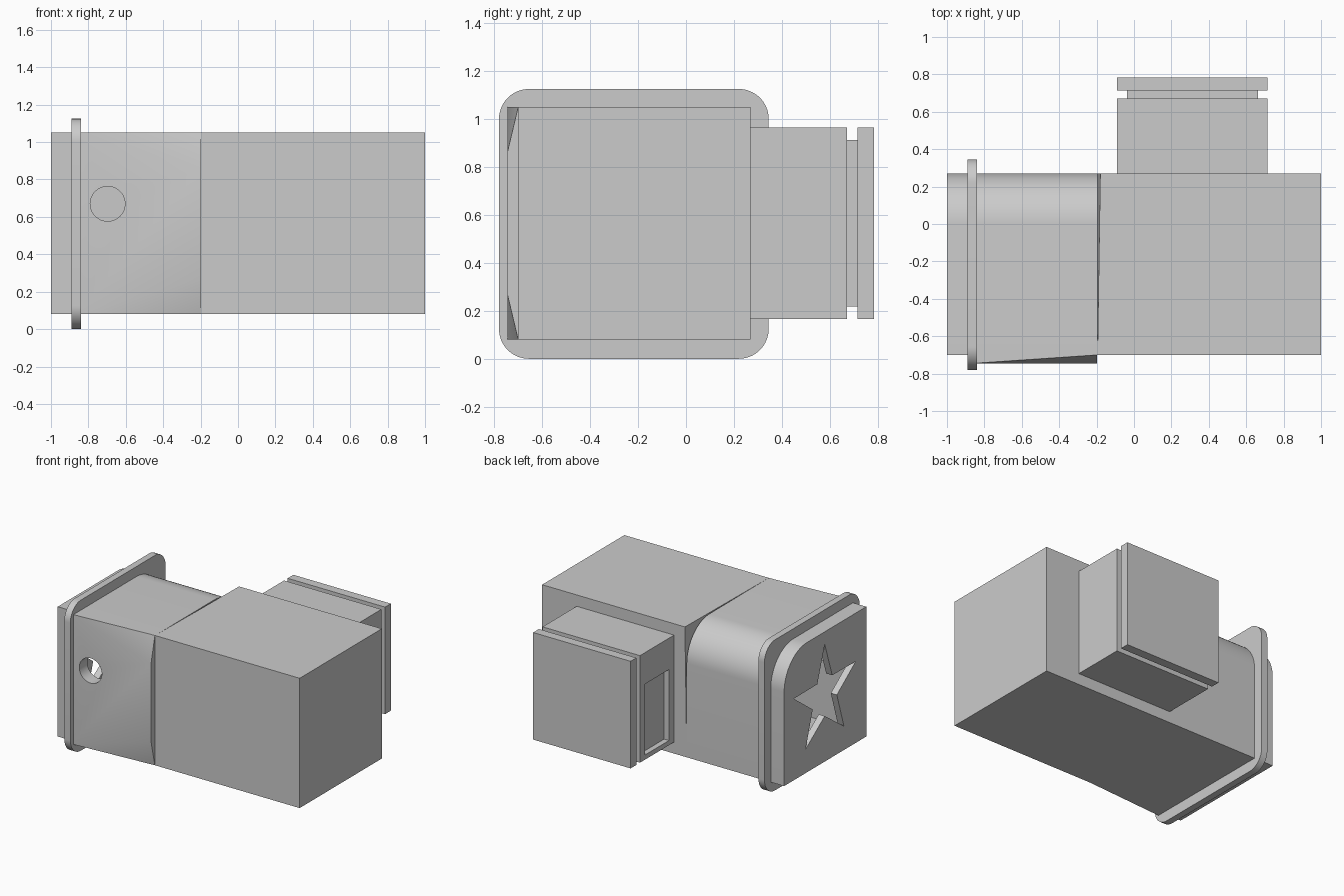
import bpy, bmesh, math
from mathutils import Vector

if "Cube" in bpy.data.objects:
    bpy.data.objects.remove(bpy.data.objects["Cube"], do_unlink=True)

# Single plain grey
grey = bpy.data.materials.new("plain_grey")
grey.use_nodes = True
GREY = (0.6, 0.6, 0.6, 1)
grey.diffuse_color = GREY
grey.node_tree.nodes["Principled BSDF"].inputs["Base Color"].default_value = GREY


def finish(name, bm):
    bmesh.ops.recalc_face_normals(bm, faces=bm.faces)
    mesh = bpy.data.meshes.new(name)
    bm.to_mesh(mesh)
    bm.free()
    mesh.materials.append(grey)
    obj = bpy.data.objects.new(name, mesh)
    bpy.context.collection.objects.link(obj)
    return obj


def hull(name, points):
    bm = bmesh.new()
    for p in points:
        bm.verts.new(p)
    bmesh.ops.convex_hull(bm, input=bm.verts)
    bmesh.ops.dissolve_limit(bm, angle_limit=0.01, verts=bm.verts, edges=bm.edges)
    return finish(name, bm)


def box(name, xs, ys, zs):
    return hull(name, [(x, y, z) for x in xs for y in ys for z in zs])


def prism_x(name, outline, x0, x1):
    """Extrude a (y, z) outline along x."""
    bm = bmesh.new()
    face = bm.faces.new([bm.verts.new((x0, y, z)) for y, z in outline])
    ext = bmesh.ops.extrude_face_region(bm, geom=[face])
    moved = [v for v in ext["geom"] if isinstance(v, bmesh.types.BMVert)]
    bmesh.ops.translate(bm, verts=moved, vec=(x1 - x0, 0, 0))
    return finish(name, bm)


def rounded(ys, zs, radii, steps=16):
    """Rectangle outline; radii run back-top, front-top, front-bottom, back-bottom."""
    corners = [(1, 1), (0, 1), (0, 0), (1, 0)]
    pts = []
    for i, ((a, b), r) in enumerate(zip(corners, radii)):
        if r == 0:
            pts.append((ys[a], zs[b]))
            continue
        cy, cz = ys[a] - r * (2 * a - 1), zs[b] - r * (2 * b - 1)
        for k in range(steps + 1):
            t = math.pi / 2 * (i + k / steps)
            pts.append((cy + r * math.cos(t), cz + r * math.sin(t)))
    return pts


def cut(obj, cutters):
    for c in cutters:
        c.hide_render = True
        mod = obj.modifiers.new(c.name, "BOOLEAN")
        mod.operation = "DIFFERENCE"
        mod.solver = "EXACT"
        mod.object = c
    bpy.context.view_layer.update()
    deps = bpy.context.evaluated_depsgraph_get()
    mesh = bpy.data.meshes.new_from_object(obj.evaluated_get(deps))
    obj.modifiers.clear()
    obj.data = mesh


def smooth(obj):
    bpy.ops.object.select_all(action="DESELECT")
    obj.select_set(True)
    bpy.context.view_layer.objects.active = obj
    bpy.ops.object.shade_smooth_by_angle(angle=math.radians(25))


FRONT, BACK, LOW, TOP = -0.70, 0.27, 0.08, 1.05
STEP, WALL = -0.195, 0.05

# Main box, its upper back corner leaning slightly away from the rounded head
corners = [(x, y, z) for x in (STEP, 1) for y in (FRONT, BACK) for z in (LOW, TOP)]
corners[3] = (STEP + 0.015, BACK, TOP)
main_box = hull("main_box", corners)

# Hollow head with one rounded edge
head = prism_x("hollow_head", rounded((FRONT, BACK), (LOW, TOP), (0.27, 0, 0, 0)), -1, STEP)
cavity = prism_x("cavity_cutter", rounded((FRONT + WALL, BACK - WALL), (LOW + WALL, TOP - WALL),
                                          (0.22, 0, 0, 0)), -1 + WALL, STEP - WALL)

# Star-shaped opening in the end wall
star_pts = []
for i in range(10):
    r = 0.15 if i % 2 else 0.385
    t = math.pi / 5 * i
    star_pts.append((-0.21 + r * math.sin(t), 0.57 + r * math.cos(t)))
star = prism_x("star_cutter", star_pts, -1.1, -0.92)

# Round hole through the front wall
ring = [(-0.697 + 0.093 * math.cos(math.tau * k / 48), 0.67 + 0.093 * math.sin(math.tau * k / 48))
        for k in range(48)]
hole = hull("hole_cutter", [(x, y, z) for x, z in ring for y in (-0.8, -0.6)])

# Tapered pad on the front wall
x0, x1, out = -0.86, -0.197, FRONT - 0.045
pad = hull("tapered_pad", [(x0, FRONT, LOW), (x0, FRONT, TOP), (x0, out, LOW), (x0, out, TOP),
                           (x1, FRONT, LOW), (x1, FRONT, TOP), (x1, out, 0.27), (x1, out, 0.86)])
cut(head, [cavity, star, hole])
cut(pad, [hole])
smooth(head)
smooth(pad)

# Rounded flange around the head, open in the middle
flange = prism_x("flange", rounded((-0.78, 0.345), (0, 1.125), (0.125,) * 4), -0.89, -0.84)
flange_bore = prism_x("flange_bore_cutter",
                      rounded((FRONT + 0.02, BACK - 0.02), (LOW + 0.02, TOP - 0.02),
                              (0.25, 0, 0, 0)), -0.95, -0.8)
cut(flange, [flange_bore])
smooth(flange)

# Rear block with a shallow side pocket, a neck and an end plate
side, height = (-0.09, 0.715), (0.165, 0.965)
block = box("rear_block", side, (BACK, 0.672), height)
pocket = box("pocket_cutter", (-0.2, -0.05), (0.33, 0.615), (0.2, 0.73))
cut(block, [pocket])
box("rear_neck", (-0.037, 0.663), (0.66, 0.72), (0.218, 0.913))
box("rear_plate", side, (0.715, 0.783), height)

# Remove the spent cutters
for c in (cavity, star, hole, flange_bore, pocket):
    bpy.data.objects.remove(c, do_unlink=True)
